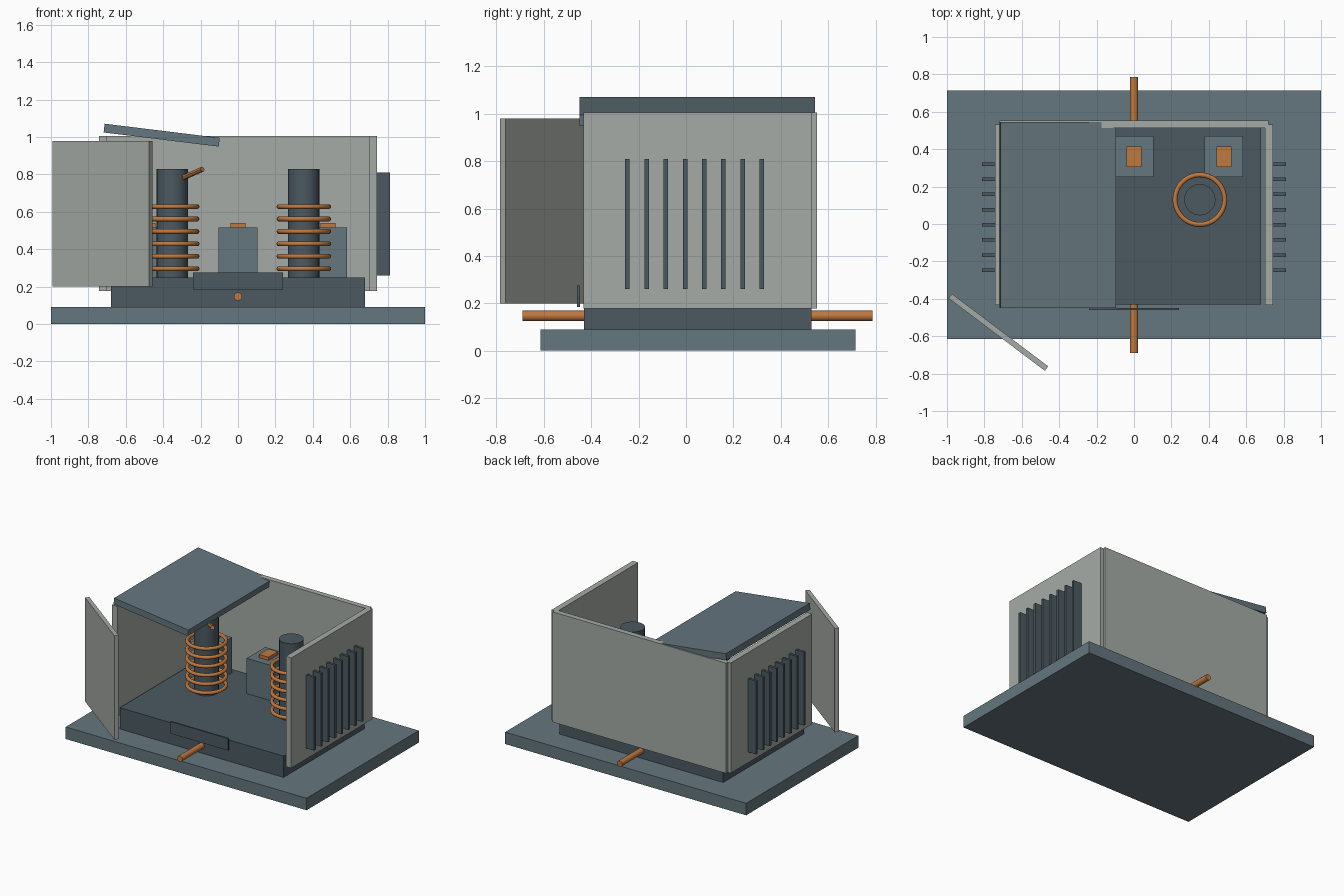
import bpy
from math import radians
from mathutils import Vector

if "Cube" in bpy.data.objects:
    bpy.data.objects.remove(bpy.data.objects["Cube"])


def material(name, rgb):
    m = bpy.data.materials.new(name)
    m.diffuse_color = (*rgb, 1)
    m.use_nodes = True
    m.node_tree.nodes["Principled BSDF"].inputs["Base Color"].default_value = m.diffuse_color
    return m


STEEL = material("blue_steel", (0.13, 0.18, 0.21))
DARK = material("dark_steel", (0.07, 0.10, 0.12))
PANEL = material("panel_grey", (0.38, 0.41, 0.38))
COPPER = material("copper", (0.52, 0.19, 0.05))


def finish(name, mat):
    o = bpy.context.object
    o.name = name
    o.data.materials.append(mat)
    return o


def box(name, centre, size, mat, rot=(0, 0, 0)):
    bpy.ops.mesh.primitive_cube_add(size=1, location=centre, rotation=rot)
    o = finish(name, mat)
    o.scale = size
    return o


def span(name, x, y, z, mat):
    """Box given by its limits on each axis."""
    return box(name, [(a + b) / 2 for a, b in (x, y, z)],
               [b - a for a, b in (x, y, z)], mat)


def rod(name, start, end, radius, mat, sides=24):
    a, b = Vector(start), Vector(end)
    bpy.ops.mesh.primitive_cylinder_add(
        vertices=sides, radius=radius, depth=(b - a).length, location=(a + b) / 2,
        rotation=(b - a).to_track_quat('Z', 'Y').to_euler())
    o = finish(name, mat)
    bpy.ops.object.shade_smooth_by_angle(angle=radians(30))
    return o


# Ground plate, plinth and name plate
span("base_plate", (-1, 1), (-0.615, 0.715), (0, 0.09), STEEL)
span("plinth", (-0.68, 0.68), (-0.43, 0.53), (0.09, 0.25), DARK)
span("front_plate", (-0.24, 0.24), (-0.46, -0.448), (0.185, 0.275), DARK)

# Housing walls with cooling fins on both sides
span("back_wall", (-0.72, 0.72), (0.512, 0.553), (0.178, 1.005), PANEL)
for side, label in ((-1, "left"), (1, "right")):
    box(label + "_wall", (side * 0.722, 0.05, 0.5915), (0.045, 0.965, 0.827), PANEL)
    for i in range(8):
        box(f"{label}_fin_{i + 1}", (side * 0.775, -0.247 + i * 0.081, 0.535),
            (0.075, 0.019, 0.55), DARK)

# Tilted roof panel and open door
box("roof_panel", (-0.408, 0.048, 1.01), (0.62, 0.995, 0.047), STEEL, (0, radians(7), 0))
box("open_door", (-0.725, -0.579, 0.59), (0.645, 0.03, 0.78), PANEL, (0, 0, radians(-37)))

# Two wound cores
for x, label in ((-0.352, "left"), (0.352, "right")):
    rod(label + "_core", (x, 0.13, 0.24), (x, 0.13, 0.83), 0.084, DARK, 20)
    for i in range(6):
        bpy.ops.mesh.primitive_torus_add(
            location=(x, 0.13, 0.296 + i * 0.0664), major_radius=0.133,
            minor_radius=0.013, major_segments=40, minor_segments=10)
        finish(f"{label}_winding_{i + 1}", COPPER)
        bpy.ops.object.shade_smooth_by_angle(angle=radians(50))

# Loose copper lead at the top of the left core
rod("loose_lead", (-0.31, 0.10, 0.775), (-0.19, -0.03, 0.828), 0.014, COPPER, 12)

# Relay boxes with copper contacts
for i, x in enumerate((-0.48, 0, 0.48)):
    span(f"relay_{i + 1}", (x - 0.103, x + 0.103), (0.25, 0.47), (0.25, 0.515), STEEL)
    span(f"contact_{i + 1}", (x - 0.04, x + 0.04), (0.305, 0.415), (0.51, 0.54), COPPER)

# Power conduit running through the plinth
rod("conduit", (0, -0.69, 0.147), (0, 0.787, 0.147), 0.022, COPPER, 20)
